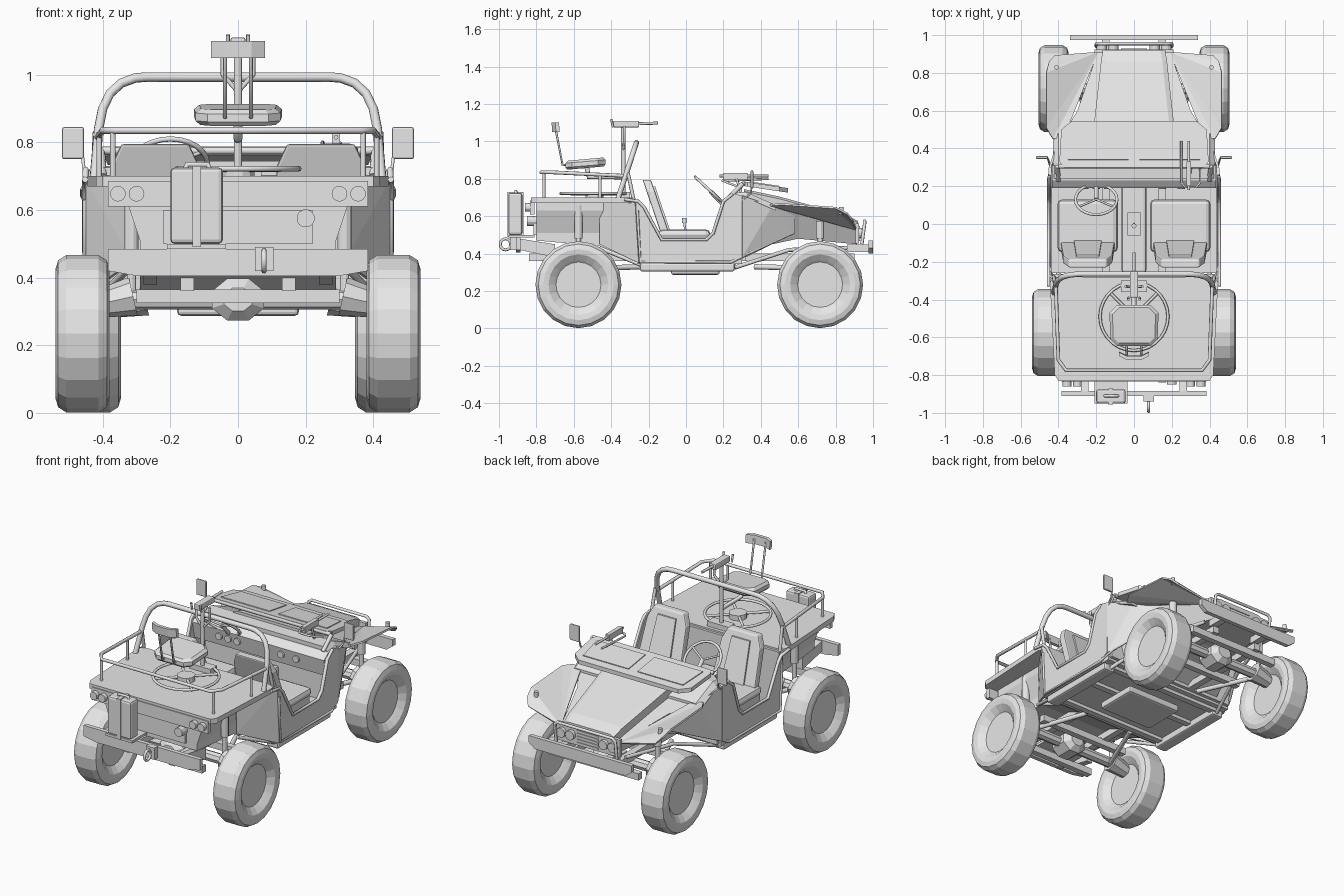
import bpy, bmesh, math
from mathutils import Vector

if "Cube" in bpy.data.objects:
    bpy.data.objects.remove(bpy.data.objects["Cube"])

paint = bpy.data.materials.new("light_grey")
paint.diffuse_color = (0.8, 0.8, 0.8, 1)
paint.use_nodes = True
paint.node_tree.nodes["Principled BSDF"].inputs["Base Color"].default_value = paint.diffuse_color


def mesh(name, verts, faces, solid=0, mirror=False, bevel=0):
    me = bpy.data.meshes.new(name)
    me.from_pydata(verts, [], faces)
    bm = bmesh.new()
    bm.from_mesh(me)
    bmesh.ops.recalc_face_normals(bm, faces=bm.faces)
    bm.to_mesh(me)
    bm.free()
    me.materials.append(paint)
    ob = bpy.data.objects.new(name, me)
    bpy.context.collection.objects.link(ob)
    if solid:
        m = ob.modifiers.new("thick", 'SOLIDIFY')
        m.thickness, m.offset = solid, 0
    if bevel:
        m = ob.modifiers.new("bevel", 'BEVEL')
        m.width, m.segments = bevel, 2
    if mirror:
        ob.modifiers.new("mirror", 'MIRROR')
    return ob


def loft(name, rings, **kw):
    """Closed skin through rings with equal point counts."""
    n = len(rings[0])
    faces = [(i * n + j, i * n + (j + 1) % n, (i + 1) * n + (j + 1) % n, (i + 1) * n + j)
             for i in range(len(rings) - 1) for j in range(n)]
    faces += [tuple(range(n)), tuple(range((len(rings) - 1) * n, len(rings) * n))]
    return mesh(name, [p for r in rings for p in r], faces, **kw)


def box(name, x0, x1, y0, y1, z0, z1, **kw):
    return loft(name, [[(x0, y0, z), (x1, y0, z), (x1, y1, z), (x0, y1, z)] for z in (z0, z1)], **kw)


def side_prism(name, x0, x1, yz, **kw):
    return loft(name, [[(x, y, z) for y, z in yz] for x in (x0, x1)], **kw)


def cyl(name, p, q, r, r2=None, n=12, **kw):
    p, q = Vector(p), Vector(q)
    d = (q - p).normalized()
    u = d.orthogonal().normalized()
    v = d.cross(u)
    ang = [math.tau * i / n for i in range(n)]
    return loft(name, [[c + (u * math.cos(a) + v * math.sin(a)) * k for a in ang]
                       for c, k in ((p, r), (q, r if r2 is None else r2))], **kw)


def tube(name, pts, r, cyclic=False, mirror=False):
    cu = bpy.data.curves.new(name, 'CURVE')
    cu.dimensions = '3D'
    cu.bevel_depth, cu.bevel_resolution, cu.use_fill_caps = r, 2, True
    sp = cu.splines.new('POLY')
    sp.points.add(len(pts) - 1)
    for pt, c in zip(sp.points, pts):
        pt.co = (*c, 1)
    sp.use_cyclic_u = cyclic
    cu.materials.append(paint)
    ob = bpy.data.objects.new(name, cu)
    bpy.context.collection.objects.link(ob)
    if mirror:
        ob.modifiers.new("mirror", 'MIRROR')
    return ob


def circle(c, r, n=24, tilt=0):
    return [(c[0] + r * math.cos(a), c[1] + r * math.sin(a) * math.cos(tilt),
             c[2] + r * math.sin(a) * math.sin(tilt)) for a in (math.tau * i / n for i in range(n))]


# Wheels, axles and suspension
half = [(.045, .004), (.045, .12), (.055, .132), (.076, .16), (.08, .188), (.072, .215), (.048, .23)]
tyre = half + [(-x, r) for x, r in reversed(half)]
for label, y, x in (("rear", -.575, .46), ("front", .717, .426)):
    loft(label + "_wheel", [[(x + dx, y + r * math.cos(a), .234 + r * 1.01 * math.sin(a))
         for a in (math.tau * i / 20 for i in range(20))] for dx, r in tyre], mirror=True)
    loft(label + "_differential", [[(k * math.cos(a), y + dy, .335 + .81 * k * math.sin(a))
         for a in (math.tau * (i + .5) / 8 for i in range(8))]
         for dy, k in ((-.08, .045), (-.05, .083), (.05, .083), (.08, .045))])
    cyl(label + "_axle", (.05, y, .335), (.32, y, .335), .03, n=8, mirror=True)
    cyl(label + "_hub", (x - .15, y, .345), (x - .04, y, .32), .058, .04, n=8, mirror=True)
    cyl(label + "_shock_lower", (.315, y, .36), (.315, y, .5), .014, mirror=True)
    cyl(label + "_shock_upper", (.315, y, .48), (.315, y, .66 if y < 0 else .575), .022, mirror=True)
    tube(label + "_trailing_arm", [(.3, y, .32), (.16, y + (.35 if y < 0 else -.35), .33)], .014, mirror=True)

# Chassis
box("frame_rail", .13, .17, -.84, .9, .36, .40, mirror=True)
for i, y in enumerate((-.75, -.45, -.2, .05, .25, .55, .86)):
    w = .3 if abs(y) > .4 else .4
    box(f"cross_member_{i}", -w, w, y - .018, y + .018, .325, .365)
box("skid_plate", -.18, .18, -.08, .18, .287, .33, bevel=.012)
box("side_sill", .36, .435, -.245, .26, .305, .35, bevel=.01, mirror=True)
tube("front_arm", [(.39, .26, .325), (.3, .55, .42), (.2, .86, .43)], .011, mirror=True)
tube("rear_arm", [(.41, -.24, .34), (.32, -.46, .43)], .011, mirror=True)

# Cabin tub
box("cabin_floor", -.44, .44, -.26, .3, .345, .37)
mesh("cabin_side", [(.445, y, z) for y, z in
     [(-.27, .69), (-.235, .665), (-.13, .475), (.11, .475), (.145, .51), (.2, .68), (.26, .72),
      (.3, .71), (.3, .385), (.24, .35), (-.25, .35)]], [tuple(range(11))], solid=.014, mirror=True)
tube("door_edge_trim", [(.452, -.33, .69), (.452, -.255, .68), (.452, -.225, .65), (.452, -.13, .475), (.452, .11, .475),
     (.452, .145, .51), (.452, .2, .68), (.45, .25, .72)], .009, mirror=True)
tube("sill_trim", [(.452, -.26, .63), (.452, -.245, .355), (.452, .24, .355), (.43, .33, .4), (.3, .57, .51)], .008, mirror=True)
mesh("rear_quarter", [(.445, -.27, .69), (.445, -.25, .35), (.31, -.46, .45), (.31, -.46, .69)],
     [(0, 1, 2), (0, 2, 3)], solid=.012, mirror=True)
mesh("cowl_side", [(.445, .3, .385), (.445, .3, .71), (.39, .46, .655), (.30, .58, .60), (.30, .58, .51)],
     [(0, 1, 2), (0, 2, 4), (2, 3, 4)], solid=.012, mirror=True)
box("cabin_rear_wall", -.43, .43, -.285, -.265, .36, .69)
box("cabin_firewall", -.43, .43, .30, .32, .36, .69)
box("transmission_tunnel", -.065, .065, -.26, .3, .36, .5, bevel=.015)
box("shifter_plate", -.035, .035, -.06, .06, .5, .51)
cyl("gear_lever", (0, 0, .5), (0, -.01, .57), .006)
cyl("gear_knob", (0, -.01, .565), (0, -.01, .59), .013)
side_prism("dashboard", -.435, .435, [(.21, .57), (.19, .67), (.23, .70), (.31, .71), (.31, .57)])
for i, x in enumerate((-.26, -.2, -.14, .15, .25)):
    cyl(f"dash_dial_{i}", (x, .21, .63), (x, .185, .63), .02)

# Seats, built for one side and mirrored
box("seat_base", .1, .39, -.14, .12, .37, .48, mirror=True)
box("seat_cushion", .085, .405, -.15, .13, .475, .53, bevel=.025, mirror=True)
back = [(x, z) for x, z in ((.1, .48), (.115, .73), (.145, .795), (.345, .795), (.375, .73), (.39, .48))]
loft("seat_back", [[(x, -.08 - (z - .48) * .34 - d, z) for x, z in back] for d in (0, .045)], bevel=.008, mirror=True)
loft("seat_pad", [[(x, -.08 - (z - .48) * .34 + d, z) for x, z in ((.17, .5), (.185, .76), (.305, .76), (.32, .5))]
     for d in (-.02, .01)], mirror=True)

# Steering
hub = Vector((-.2, .13, .735))
tube("steering_wheel", circle(hub, .11, tilt=-.75), .008, cyclic=True)
tube("steering_column", [hub, (-.2, .22, .64)], .012)
for i in range(3):
    a = math.tau * i / 3 + math.pi / 2
    tube(f"steering_spoke_{i}", [hub, hub + Vector((math.cos(a), math.sin(a) * .73, -math.sin(a) * .68)) * .105], .006)

# Hood, nose and fenders
loft("nose_body", [[(-w, y, z1), (w, y, z1), (w * .8, y, z0), (-w * .8, y, z0)]
     for y, w, z0, z1 in ((.3, .43, .37, .70), (.46, .385, .45, .65), (.6, .30, .48, .615), (.915, .19, .45, .53))])
loft("hood_panel", [[(-w, y, z - .07), (-w, y, z - .012), (-w + .025, y, z), (w - .025, y, z), (w, y, z - .012),
     (w, y, z - .07)] for y, w, z in ((.31, .25, .745), (.5, .215, .705), (.86, .175, .605), (.92, .165, .575))])
loft("cowl_top", [[(-.43, y, z - .03), (.43, y, z - .03), (.40, y, z), (-.40, y, z)]
     for y, z in ((.24, .725), (.32, .73), (.48, .66))])
mesh("fender", [(.19, .91, .53), (.37, .46, .655), (.43, .45, .66), (.465, .51, .665), (.465, .8, .645),
     (.45, .86, .615), (.42, .89, .58)], [(0, 1, 2), (0, 2, 3), (0, 3, 4), (0, 4, 5), (0, 5, 6)], solid=.01, mirror=True)
box("grille_panel", -.21, .21, .905, .925, .455, .56)
for i in range(5):
    box(f"grille_bar_{i}", -.07, .07, .92, .93, .467 + i * .018, .475 + i * .018)
for i, x in enumerate((.11, .17)):
    cyl(f"headlight_{i}", (x, .92, .51), (x, .945, .51), .028, n=16, mirror=True)
cyl("fender_light", (.41, .83, .61), (.41, .83, .65), .012, mirror=True)
tube("brush_guard", [(-.2, .94, .45), (-.2, .955, .56), (-.18, .955, .575), (.18, .955, .575), (.2, .955, .56), (.2, .94, .45)], .009)
loft("front_bumper", [[(-.34, y, .43), (-.3, y, .40), (.3, y, .40), (.34, y, .43), (.34, y, .47), (-.34, y, .47)] for y in (.975, 1.0)])
box("bumper_bracket", .13, .17, .86, .98, .41, .45, mirror=True)

# Folded windscreen with two inset panes, mirrors
def slope(y):
    return .775 - (y - .3) * .15
outline = [(-.37, .3), (.37, .3), (.395, .33), (.385, .5), (.33, .545), (-.33, .545), (-.385, .5), (-.395, .33)]
loft("windscreen_frame", [[(x, y, slope(y) + d) for x, y in outline] for d in (-.012, .012)])
mesh("windscreen_pane", [(x, y, slope(y) + .014) for x, y in ((.03, .34), (.35, .34), (.33, .5), (.03, .5))],
     [(0, 1, 2, 3)], solid=.006, mirror=True)
tube("windscreen_hinge", [(-.40, .305, .775), (.40, .305, .775)], .012)
tube("windscreen_bracket", [(.40, .23, .70), (.405, .305, .775)], .012, mirror=True)
box("mirror_glass", .455, .52, .345, .36, .75, .845, bevel=.006, mirror=True)
tube("mirror_arm", [(.44, .29, .68), (.455, .345, .72), (.46, .352, .76)], .005, mirror=True)

# Stowed rifle and rack on the cowl
tube("rack_loop", [(.25, .44, .80), (.25, .22, .79), (.27, .195, .79), (.33, .195, .79), (.35, .22, .78), (.35, .3, .75)], .006)
tube("rifle_barrel", [(.29, .18, .815), (.29, .44, .815)], .007)
box("rifle_body", .278, .302, .2, .33, .795, .83)
tube("rack_posts", [(.30, .3, .71), (.30, .27, .8)], .007)

# Rear deck and body
deck = [(-.43, -.28), (.43, -.28), (.445, -.31), (.42, -.80), (.40, -.83), (-.40, -.83), (-.42, -.80), (-.445, -.31)]
loft("rear_deck", [[(x, y, z) for x, y in deck] for z in (.67, .70)])
loft("rear_body", [[(-.33, y, .675), (-.33, y, .63), (-.29, y, .51), (-.29, y, z), (.29, y, z), (.29, y, .51),
     (.33, y, .63), (.33, y, .675)] for y, z in ((-.80, .47), (-.46, .44), (-.28, .36))])
box("tail_panel", -.385, .385, -.835, -.81, .61, .685)
box("tailgate", -.22, .22, -.815, -.80, .50, .60)
for i, x in enumerate((.30, .355)):
    cyl(f"tail_light_{i}", (x, -.83, .648), (x, -.86, .648), .023, n=16, mirror=True)
cyl("fuel_cap", (.2, -.80, .575), (.2, -.85, .575), .027)
loft("rear_bumper", [[(-.385, y, .42), (-.3, y, .405), (.3, y, .405), (.385, y, .42), (.385, y, .485), (-.385, y, .485)]
     for y in (-.91, -.885)])
side_prism("rear_bumper_bracket", .24, .28, [(-.89, .48), (-.89, .42), (-.7, .38), (-.7, .45)], mirror=True)
box("tow_mount", .05, .105, -.94, -.905, .42, .49)
tube("tow_ring", [(.077, -.965 + .028 * math.cos(a), .45 + .03 * math.sin(a)) for a in
     (math.tau * i / 12 for i in range(12))], .008, cyclic=True)
box("fuel_can", -.20, -.045, -.95, -.875, .50, .725, bevel=.012)
tube("fuel_can_handle", [(-.16, -.91, .71), (-.15, -.91, .735), (-.09, -.91, .735), (-.08, -.91, .71)], .008)
box("fuel_can_strap", -.135, -.11, -.955, -.87, .49, .73)
box("fuel_can_shelf", -.21, -.035, -.95, -.81, .485, .50)

# Roll bar and rear rail
bar = [(.425, .69), (.412, .84), (.40, .9), (.378, .945), (.345, .975), (.305, .99), (.27, .993), (.0, .993)]
arch = bar + [(-x, z) for x, z in reversed(bar[:-1])]
tube("roll_bar", [(x, -.365 + (z - .69) * .33, z) for x, z in arch], .0145)
tube("roll_bar_brace", [(.42, -.31, .83), (.425, -.28, .69)], .01, mirror=True)
tube("rear_rail", [(.415, -.31, .815), (.40, -.72, .835), (.36, -.775, .835), (-.36, -.775, .835), (-.40, -.72, .835), (-.415, -.31, .815)], .01)
for i, (y, x) in enumerate(((-.76, .37), (-.46, .41))):
    cyl(f"rail_post_{i}", (x, y, .70), (x, y, .83), .008, mirror=True)

# Turret ring, gunner seat and gun mount
tube("turret_ring", circle((0, -.49, .722), .18, 28), .008, cyclic=True)
for i in range(4):
    a = math.tau * (i + .5) / 4
    tube(f"ring_strut_{i}", [(0, -.49, .72), (.18 * math.cos(a), -.49 + .18 * math.sin(a), .72)], .008)
cyl("ring_hub", (0, -.49, .70), (0, -.49, .73), .05)
cyl("mount_post", (0, -.335, .70), (0, -.335, 1.08), .012)
box("mount_base", -.07, .07, -.36, -.3, .70, .73)
tube("mount_fork", [(.0, -.335, .95), (.045, -.33, 1.0), (.045, -.33, 1.08)], .007, mirror=True)
tube("seat_arm", [(0, -.335, .81), (0, -.52, .81), (0, -.53, .86)], .013)
cushion = [(-.09, -.645), (.09, -.645), (.125, -.61), (.13, -.47), (.09, -.43), (-.09, -.43), (-.13, -.47), (-.125, -.61)]
loft("gunner_seat", [[(x * k, -.53 + (y + .53) * k, z + (y + .53) * .08) for x, y in cushion]
     for z, k in ((.858, .9), (.87, 1), (.893, 1), (.906, .88))])
tube("gunner_back_strut", [(.038, -.56, .87), (.038, -.66, .875), (.038, -.70, 1.08)], .006, mirror=True)
loft("gunner_backrest", [[(x, y - d, z) for x, y in ((-.08, -.675), (-.04, -.695), (.04, -.695), (.08, -.675))] +
     [(x, y - d - .02, z) for x, y in ((.08, -.675), (.04, -.695), (-.04, -.695), (-.08, -.675))]
     for z, d in ((1.05, 0), (1.10, .004))])
box("gun_body", -.022, .022, -.39, -.25, 1.075, 1.11, bevel=.006)
tube("gun_barrel", [(0, -.25, 1.095), (0, -.15, 1.098)], .008)
tube("gun_grip", [(.03, -.39, 1.075), (.03, -.4, 1.118)], .006, mirror=True)
